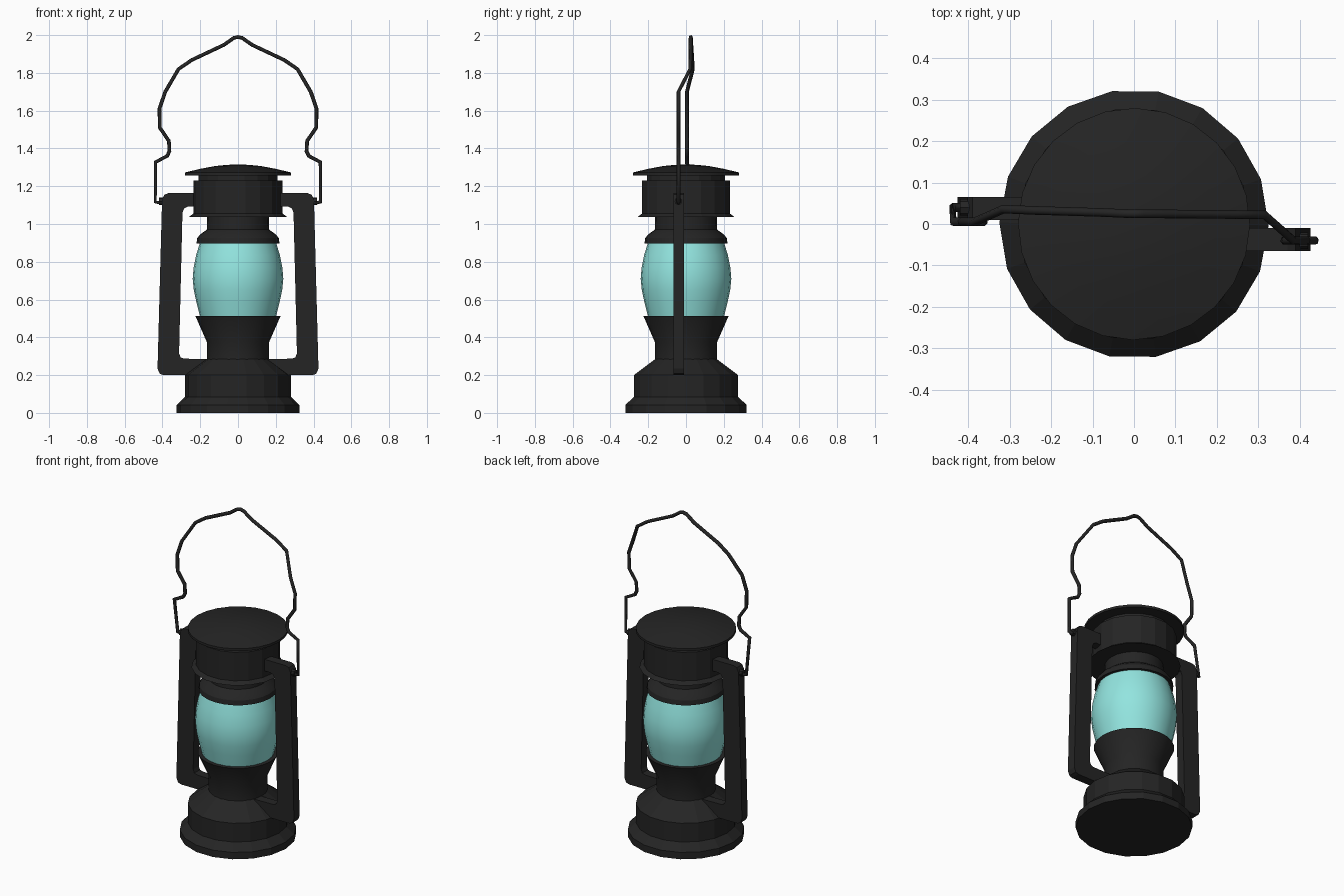
import bpy, bmesh, math
from mathutils import Matrix

if "Cube" in bpy.data.objects:
    bpy.data.objects.remove(bpy.data.objects["Cube"])


def material(name, rgb):
    m = bpy.data.materials.new(name)
    m.diffuse_color = (*rgb, 1)
    m.use_nodes = True
    m.node_tree.nodes["Principled BSDF"].inputs["Base Color"].default_value = m.diffuse_color
    return m


BLACK = material("black_metal", (0.018, 0.018, 0.018))
AQUA = material("aqua_glass", (0.29, 0.78, 0.74))


def finish(name, bm, mat, angle=None):
    bmesh.ops.recalc_face_normals(bm, faces=bm.faces)
    me = bpy.data.meshes.new(name)
    bm.to_mesh(me)
    bm.free()
    me.materials.append(mat)
    ob = bpy.data.objects.new(name, me)
    bpy.context.collection.objects.link(ob)
    if angle:
        bpy.ops.object.select_all(action='DESELECT')
        ob.select_set(True)
        bpy.context.view_layer.objects.active = ob
        bpy.ops.object.shade_smooth_by_angle(angle=math.radians(angle))
    return ob


def lathe(name, profile, sides, mat, angle=None):
    """Turn (radius, z) points around the z axis and cap both ends."""
    bm = bmesh.new()
    step = 2 * math.pi / sides
    rings = [[bm.verts.new((r * math.cos(i * step - 0.01), r * math.sin(i * step - 0.01), z))
              for i in range(sides)] for r, z in profile]
    for a, b in zip(rings, rings[1:]):
        for i in range(sides):
            j = (i + 1) % sides
            bm.faces.new((a[i], a[j], b[j], b[i]))
    bm.faces.new(rings[0])
    bm.faces.new(rings[-1])
    return finish(name, bm, mat, angle)


# Fuel tank, neck and flared burner cup
lathe("fuel_tank", [(0.325, 0), (0.325, 0.042), (0.28, 0.085), (0.28, 0.2),
                    (0.165, 0.285)], 18, BLACK)
lathe("burner_cup", [(0.165, 0.28), (0.165, 0.375), (0.222, 0.505), (0.225, 0.512),
                     (0.2, 0.512)], 24, BLACK, 25)

# Glass globe
lathe("glass_globe", [(0.2, 0.505), (0.22, 0.585), (0.234, 0.65), (0.24, 0.71),
                      (0.235, 0.77), (0.222, 0.835), (0.2, 0.905)], 24, AQUA, 40)

# Collar above the globe
lathe("globe_collar", [(0.2, 0.897), (0.22, 0.897), (0.216, 0.925), (0.2, 0.945),
                       (0.165, 0.97), (0.163, 1.05)], 24, BLACK, 25)

# Chimney drum with flared lower rim
lathe("chimney_drum", [(0.26, 1.037), (0.236, 1.055), (0.236, 1.23), (0.21, 1.23),
                       (0.21, 1.262)], 18, BLACK)

# Domed cap
lathe("chimney_cap", [(0.28, 1.258), (0.28, 1.273), (0.2, 1.292), (0.12, 1.307),
                      (0.06, 1.313), (0.015, 1.315)], 24, BLACK, 25)


# Side frame: bracket outline extruded in depth; the left one is turned half round
FRAME = [(0.2, 1.163), (0.37, 1.163), (0.39, 1.155), (0.402, 1.13), (0.426, 0.235),
         (0.415, 0.208), (0.395, 0.2), (0.15, 0.2), (0.15, 0.285), (0.285, 0.287),
         (0.304, 0.294), (0.312, 0.315), (0.294, 1.06), (0.285, 1.083),
         (0.265, 1.092), (0.2, 1.092)]


def side_frame(name, turn):
    bm = bmesh.new()
    face = bm.faces.new([bm.verts.new((x, -0.065, z)) for x, z in FRAME])
    ext = bmesh.ops.extrude_face_region(bm, geom=[face])
    verts = [v for v in ext['geom'] if isinstance(v, bmesh.types.BMVert)]
    bmesh.ops.translate(bm, verts=verts, vec=(0, 0.055, 0))
    # pivot lug for the handle
    rot = Matrix.Translation((0.402, -0.04, 1.12)) @ Matrix.Rotation(math.pi / 2, 4, 'Y')
    bmesh.ops.create_cone(bm, cap_ends=True, segments=8, radius1=0.02, radius2=0.02,
                          depth=0.035, matrix=rot)
    bmesh.ops.transform(bm, matrix=Matrix.Rotation(turn, 4, 'Z'), verts=bm.verts)
    finish(name, bm, BLACK)


side_frame("right_frame", 0)
side_frame("left_frame", math.pi)

# Wire carrying handle: shared half outline, with different depth on each side
HALF = [(0.40, 1.11), (0.438, 1.117), (0.436, 1.328), (0.375, 1.36), (0.363, 1.385),
        (0.366, 1.44), (0.414, 1.51), (0.416, 1.61), (0.385, 1.7), (0.315, 1.82),
        (0.245, 1.868), (0.075, 1.948), (0.022, 1.985)]


def depth(side, z):
    if side > 0:
        low, high = -0.04, 0.022
    else:
        low, high = (0.04 if z < 1.12 else 0.005), 0.036
    if z <= 1.7:
        return low
    if z < 1.82:
        return low + (high - low) * (z - 1.7) / 0.12
    return high + (0.025 - high) * (z - 1.82) / 0.17


path = [(-x, depth(-1, z), z) for x, z in HALF] + [(0, 0.025, 1.99)]
path += [(x, depth(1, z), z) for x, z in reversed(HALF)]
curve = bpy.data.curves.new("carrying_handle", 'CURVE')
curve.dimensions = '3D'
curve.bevel_depth = 0.0105
curve.bevel_resolution = 1
curve.use_fill_caps = True
spline = curve.splines.new('POLY')
spline.points.add(len(path) - 1)
for p, co in zip(spline.points, path):
    p.co = (*co, 1)
curve.materials.append(BLACK)
bpy.context.collection.objects.link(bpy.data.objects.new("carrying_handle", curve))
